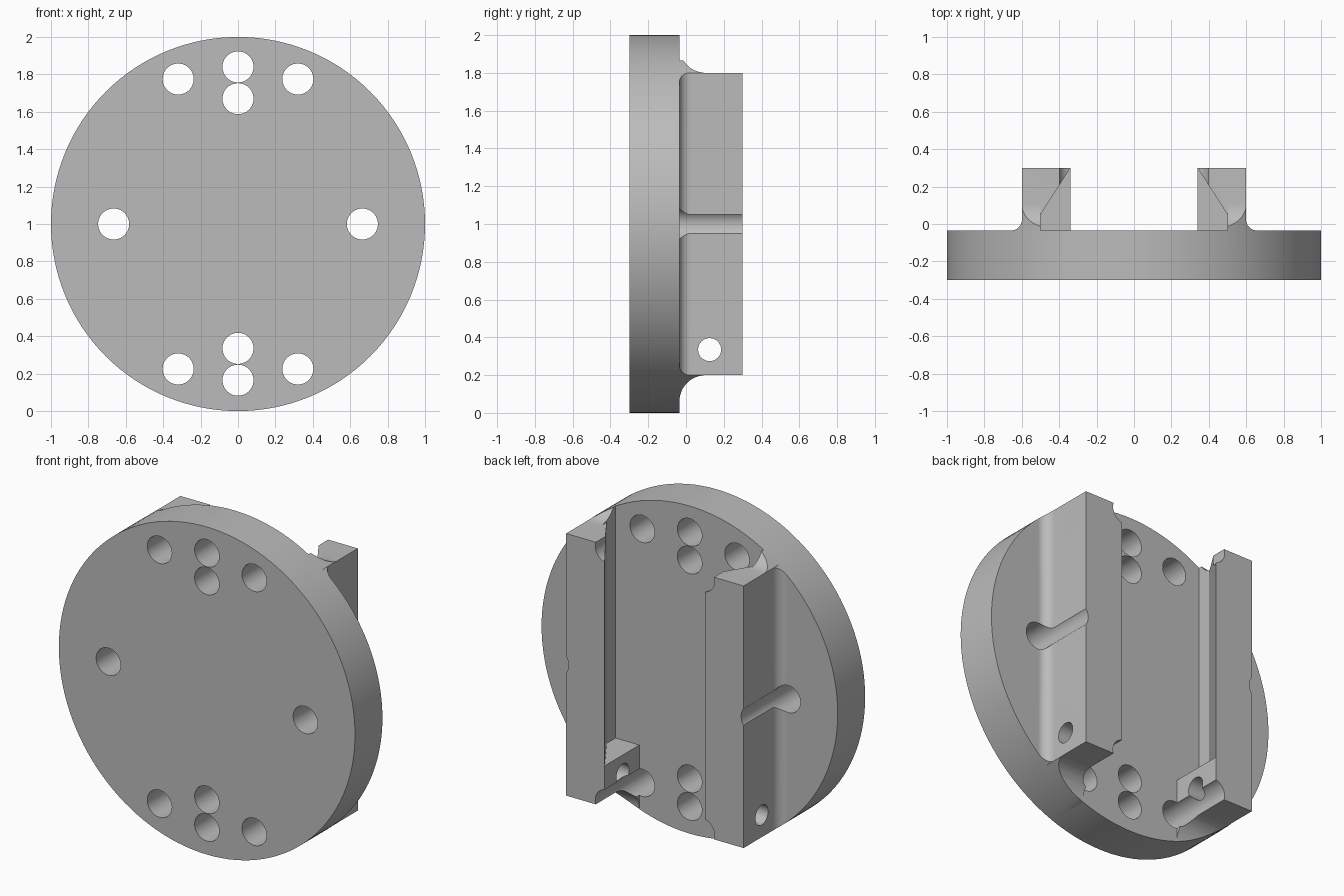
import bpy, bmesh, math
from mathutils import Vector

cube = bpy.data.objects.get("Cube")
if cube:
    bpy.data.objects.remove(cube, do_unlink=True)

grey = bpy.data.materials.new("machined_grey")
grey.use_nodes = True
colour = (0.5, 0.5, 0.5, 1)
grey.diffuse_color = colour
grey.node_tree.nodes["Principled BSDF"].inputs["Base Color"].default_value = colour

FACE = -0.035          # rear face of the disc
BACK = 0.30            # rear face of the rails
LOW, HIGH = 0.2, 1.8   # rail ends
INNER, TIP, OUTER = 0.5, 0.34, 0.599


def prism(name, points, direction):
    """Extrude a closed 3D outline along a direction."""
    bm = bmesh.new()
    face = bm.faces.new([bm.verts.new(p) for p in points])
    grown = bmesh.ops.extrude_face_region(bm, geom=[face])["geom"]
    moved = [g for g in grown if isinstance(g, bmesh.types.BMVert)]
    bmesh.ops.translate(bm, verts=moved, vec=Vector(direction))
    bmesh.ops.recalc_face_normals(bm, faces=bm.faces)
    mesh = bpy.data.meshes.new(name)
    bm.to_mesh(mesh)
    bm.free()
    mesh.materials.append(grey)
    ob = bpy.data.objects.new(name, mesh)
    bpy.context.collection.objects.link(ob)
    return ob


def arc(cx, cy, r, start, end, steps=12):
    angles = [math.radians(start + (end - start) * i / steps) for i in range(steps + 1)]
    return [(cx + r * math.cos(a), cy + r * math.sin(a)) for a in angles]


def cylinder_y(name, x, z, r, y0, y1, sides):
    ring = arc(x, z, r, 0, 360, sides)[:-1]
    return prism(name, [(a, y0, b) for a, b in ring], (0, y1 - y0, 0))


def combine(body, other, operation):
    """Apply a boolean and drop the helper."""
    mod = body.modifiers.new("combine", "BOOLEAN")
    mod.operation = operation
    mod.solver = "EXACT"
    mod.object = other
    bpy.context.view_layer.objects.active = body
    bpy.ops.object.modifier_apply(modifier=mod.name)
    bpy.data.objects.remove(other, do_unlink=True)


# Disc blank, trimmed to the final radius after the rails are joined
plate = cylinder_y("mounting_disc_with_rails", 0, 1, 1.1, -0.3, FACE, 96)

ROOT = -0.1            # depth to which the rails sink into the disc
SMALL, LARGE = 0.06, 0.14
for s in (1, -1):
    # Dovetail rail with a fillet along its outer foot
    outline = [(INNER, ROOT), (INNER, 0.05), (TIP, BACK), (OUTER, BACK)]
    outline += arc(OUTER + SMALL, FACE + SMALL, SMALL, 180, 270)
    outline += [(OUTER + SMALL, ROOT)]
    rail = prism("rail", [(s * x, y, LOW) for x, y in outline], (0, 0, HIGH - LOW))

    # Stop block closing the lower end of the dovetail
    block = [(TIP, ROOT), (TIP, BACK), (OUTER - 0.05, BACK), (OUTER - 0.05, ROOT)]
    combine(rail, prism("stop_block", [(s * x, y, LOW) for x, y in block], (0, 0, 0.25)), "UNION")

    # Large fillets beyond both rail ends
    for end, up, x0 in ((HIGH, 1, INNER), (LOW, -1, TIP)):
        curve = arc(FACE + LARGE, LARGE, LARGE, 180, 270)
        side = [(ROOT, -0.1), (ROOT, LARGE)] + curve + [(FACE + LARGE, -0.1)]
        fillet = prism("end_fillet", [(s * x0, y, end + up * z) for y, z in side],
                       (s * (OUTER + 0.03 - x0 - 0.03), 0, 0))
        combine(rail, fillet, "UNION")
    combine(plate, rail, "UNION")

# Round trim
combine(plate, cylinder_y("trim", 0, 1, 1, -0.5, 0.5, 128), "INTERSECT")

# Bolt holes run straight through, grooving the rails they touch
holes = [(0, 0.165), (0, 0.335), (0, 1.67), (0, 1.84)]
for s in (1, -1):
    holes += [(s * 0.32, 0.225), (s * 0.32, 1.775), (s * 0.665, 1)]
for x, z in holes:
    combine(plate, cylinder_y("drill", x, z, 0.083, -0.6, 0.6, 40), "DIFFERENCE")

# Cross pin hole through both stop blocks
pin = prism("pin_drill", [(-1.2, y, z) for y, z in arc(0.125, 0.335, 0.061, 0, 360, 32)[:-1]], (2.4, 0, 0))
combine(plate, pin, "DIFFERENCE")

bpy.ops.object.select_all(action="DESELECT")
plate.select_set(True)
bpy.context.view_layer.objects.active = plate
bpy.ops.object.shade_smooth_by_angle(angle=math.radians(25))
